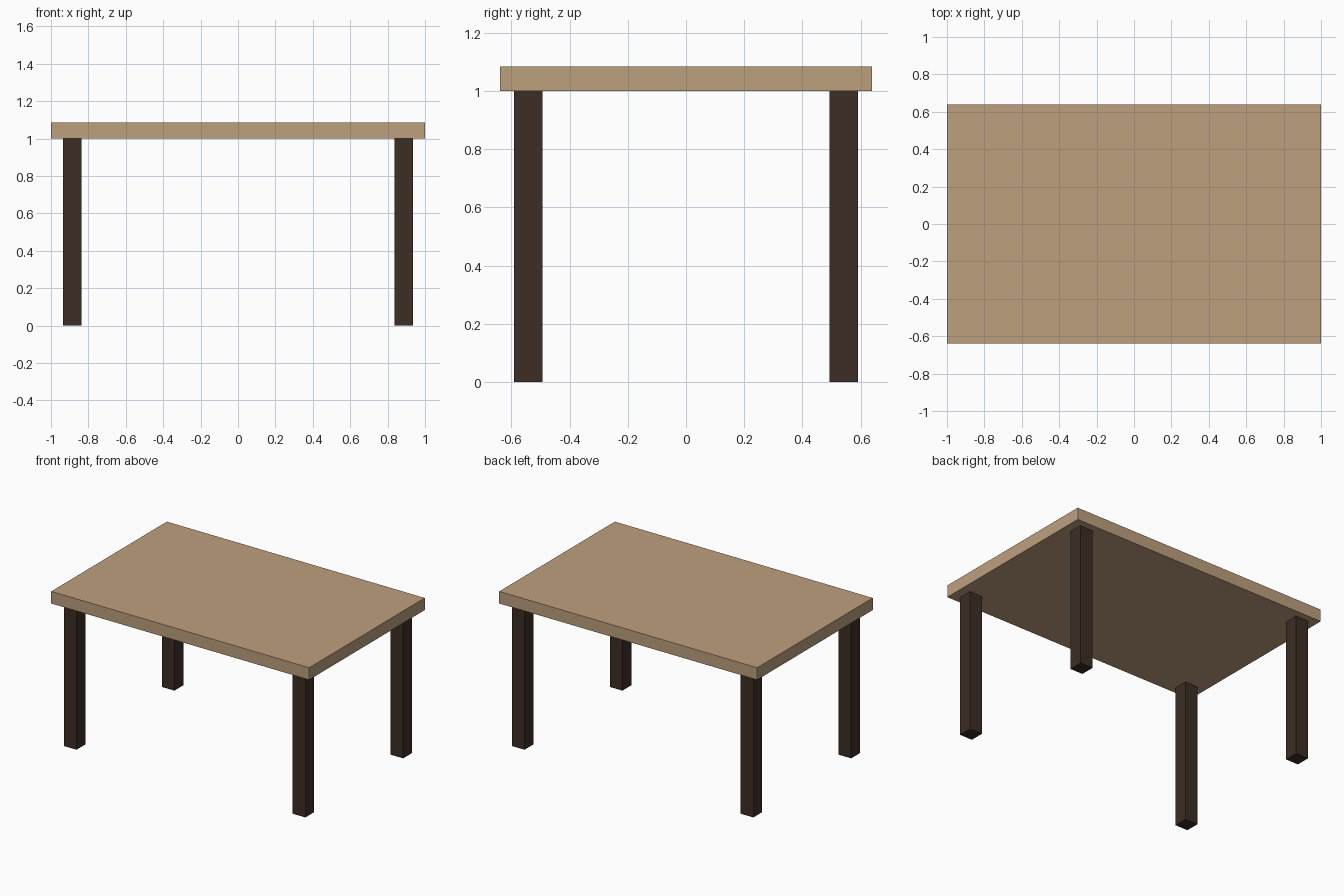
import bpy

if "Cube" in bpy.data.objects:
    bpy.data.objects.remove(bpy.data.objects["Cube"])


def material(name, color):
    mat = bpy.data.materials.new(name)
    mat.diffuse_color = (*color, 1.0)
    mat.use_nodes = True
    mat.node_tree.nodes["Principled BSDF"].inputs["Base Color"].default_value = mat.diffuse_color
    return mat


def box(name, size, center, mat):
    bpy.ops.mesh.primitive_cube_add(size=1, location=center)
    obj = bpy.context.object
    obj.name = name
    obj.scale = size
    bpy.ops.object.transform_apply(location=False, rotation=False, scale=True)
    obj.data.materials.append(mat)
    return obj


light_wood = material("light_wood", (0.51, 0.35, 0.21))
dark_wood = material("dark_wood", (0.045, 0.027, 0.018))

LEG_HEIGHT = 1.0
TOP_THICKNESS = 0.085

# Table top
box("table_top", (2.0, 1.28, TOP_THICKNESS),
    (0, 0, LEG_HEIGHT + TOP_THICKNESS / 2), light_wood)

# Four square legs, set in from the corners
for y_name, sy in (("front", -1), ("back", 1)):
    for x_name, sx in (("left", -1), ("right", 1)):
        box(f"{y_name}_{x_name}_leg", (0.098, 0.099, LEG_HEIGHT),
            (sx * 0.887, sy * 0.542, LEG_HEIGHT / 2), dark_wood)
